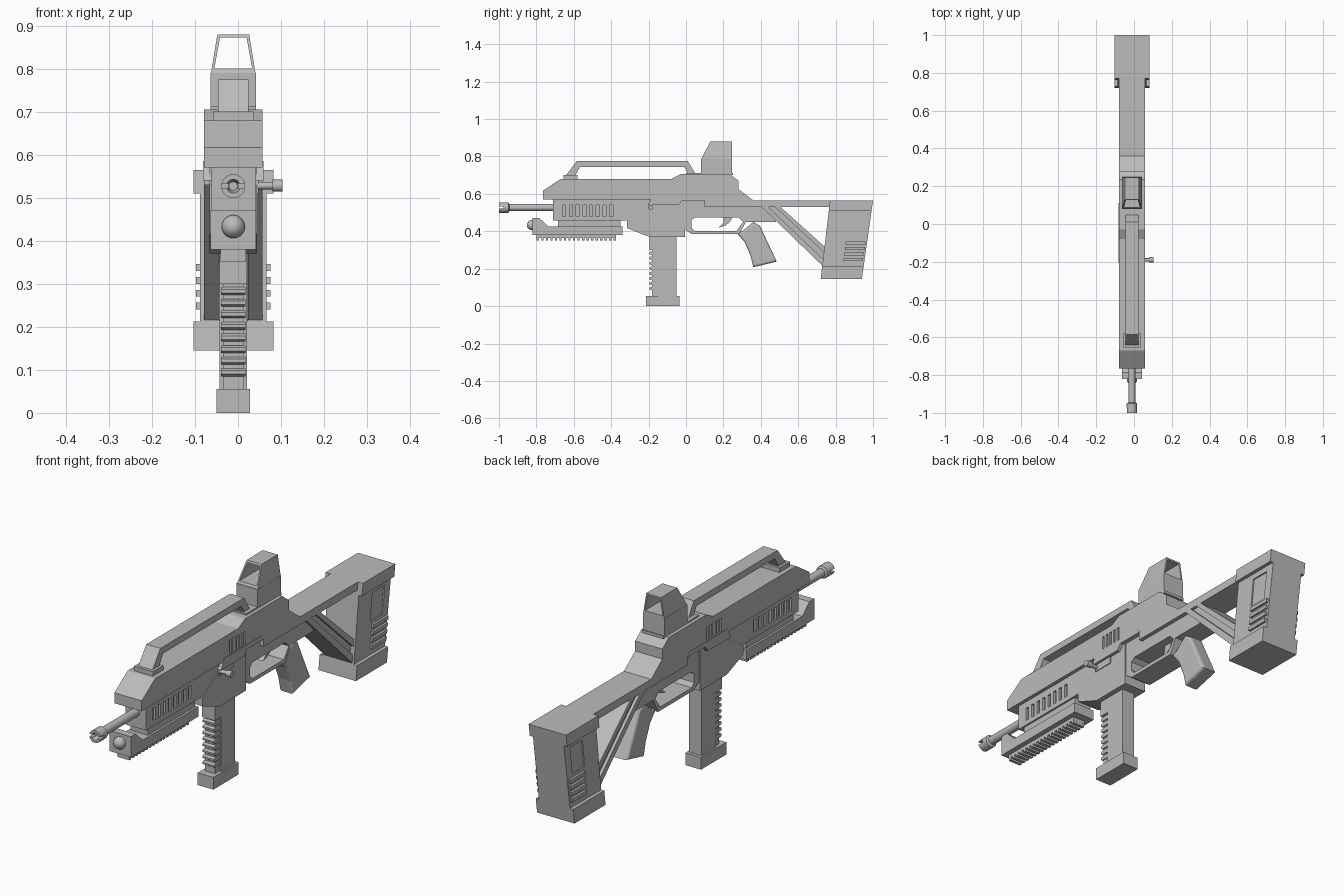
import bpy, bmesh, math
from mathutils import Vector

if "Cube" in bpy.data.objects:
    bpy.data.objects.remove(bpy.data.objects["Cube"])

CX = -0.011  # centre plane of the body
grey = bpy.data.materials.new("mid grey")
grey.diffuse_color = (0.5, 0.5, 0.5, 1)
grey.use_nodes = True
grey.node_tree.nodes["Principled BSDF"].inputs["Base Color"].default_value = grey.diffuse_color


def finish(name, bm):
    bmesh.ops.recalc_face_normals(bm, faces=bm.faces)
    me = bpy.data.meshes.new(name)
    bm.to_mesh(me)
    bm.free()
    me.materials.append(grey)
    ob = bpy.data.objects.new(name, me)
    bpy.context.collection.objects.link(ob)
    return ob


def prism(name, pts, half, cx=CX, bevel=0):
    """Extrude a (y, z) side profile across x."""
    bm = bmesh.new()
    f = bm.faces.new([bm.verts.new((cx - half, y, z)) for y, z in pts])
    r = bmesh.ops.extrude_face_region(bm, geom=[f])
    for v in r["geom"]:
        if isinstance(v, bmesh.types.BMVert):
            v.co.x += 2 * half
    if bevel:
        caps = [e for e in bm.edges if abs(e.verts[0].co.x - e.verts[1].co.x) < 1e-5]
        bmesh.ops.bevel(bm, geom=caps, offset=bevel, segments=3, profile=0.5, affect='EDGES')
    return finish(name, bm)


def box(name, y0, y1, z0, z1, half, cx=CX):
    return prism(name, [(y0, z0), (y1, z0), (y1, z1), (y0, z1)], half, cx)


def lathe(name, profile, centre, axis='Y', n=20):
    """Spin (distance, radius) rings along an axis."""
    bm = bmesh.new()
    rings = []
    for d, r in profile:
        ring = []
        for i in range(n):
            a = 2 * math.pi * i / n
            c, s = r * math.cos(a), r * math.sin(a)
            p = (c, d, s) if axis == 'Y' else (d, c, s)
            ring.append(bm.verts.new(Vector(centre) + Vector(p)))
        rings.append(ring)
    for a, b in zip(rings, rings[1:]):
        for i in range(n):
            j = (i + 1) % n
            bm.faces.new((a[i], a[j], b[j], b[i]))
    bm.faces.new(rings[0])
    bm.faces.new(rings[-1])
    ob = finish(name, bm)
    bpy.context.view_layer.objects.active = ob
    ob.select_set(True)
    bpy.ops.object.shade_smooth_by_angle(angle=math.radians(35))
    ob.select_set(False)
    return ob


def cut(target, cutters):
    """Subtract the cutters, then remove them."""
    for c in cutters:
        m = target.modifiers.new("cut", 'BOOLEAN')
        m.operation, m.solver, m.object = 'DIFFERENCE', 'EXACT', c
        bpy.context.view_layer.objects.active = target
        bpy.ops.object.modifier_apply(modifier=m.name)
        bpy.data.objects.remove(c)


def side_slots(y0, step, count, width, z0, z1, half, depth):
    out = []
    for i in range(count):
        for s in (-1, 1):
            y = y0 + i * step
            out.append(box("slot_cutter", y, y + width, z0, z1, depth, CX + s * half))
    return out


# Upper housing running back into the stock bar
upper = prism("upper_housing", [
    (-0.765, 0.57), (-0.765, 0.617), (-0.67, 0.68), (-0.08, 0.68), (-0.03, 0.705),
    (0.235, 0.705), (0.28, 0.67), (0.28, 0.625), (0.36, 0.565), (0.80, 0.565),
    (0.80, 0.53), (0.10, 0.53), (0.10, 0.57)], 0.068)
cut(upper, side_slots(-0.14, 0.024, 5, 0.012, 0.59, 0.65, 0.068, 0.008))

# Handguard with vents
guard = box("handguard", -0.71, -0.19, 0.458, 0.575, 0.0515)
cut(guard, side_slots(-0.66, 0.036, 8, 0.017, 0.48, 0.54, 0.0515, 0.01))

# Middle receiver, with side cover ledge
prism("magazine_receiver", [(-0.315, 0.417), (-0.195, 0.37), (-0.005, 0.37), (-0.005, 0.575),
      (-0.2, 0.575), (-0.2, 0.53), (-0.315, 0.455)], 0.055)
prism("side_ledge", [(-0.205, 0.54), (-0.18, 0.585), (0.09, 0.585), (0.11, 0.565), (-0.02, 0.565),
      (-0.04, 0.54)], 0.07)

# Rear receiver with trigger opening
rear = prism("rear_receiver", [(-0.01, 0.575), (-0.005, 0.41), (0.03, 0.385), (0.285, 0.385),
      (0.32, 0.45), (0.48, 0.45), (0.48, 0.47), (0.40, 0.54), (0.40, 0.56), (0.27, 0.575)], 0.05)
cut(rear, [prism("opening_cutter", [(0.03, 0.42), (0.045, 0.402), (0.27, 0.402), (0.305, 0.45),
      (0.28, 0.475), (0.05, 0.475), (0.03, 0.46)], 0.2)])
prism("trigger", [(0.20, 0.48), (0.25, 0.48), (0.235, 0.45), (0.21, 0.43), (0.175, 0.42),
      (0.20, 0.445)], 0.012)
prism("pistol_grip", [(0.27, 0.392), (0.30, 0.40), (0.36, 0.45), (0.395, 0.43), (0.485, 0.238),
      (0.36, 0.208), (0.345, 0.27), (0.315, 0.34)], 0.036, bevel=0.012)

# Diagonal stock strut: two rails with a recessed web
a, b = Vector((0.40, 0.535)), Vector((0.50, 0.535))
c, d = Vector((0.75, 0.31)), Vector((0.735, 0.21))
prism("strut_web", [a, b, c, d], 0.055)
prism("strut_lower_rail", [a, a.lerp(b, 0.35), d.lerp(c, 0.35), d], 0.068)
prism("strut_upper_rail", [a.lerp(b, 0.7), b, c, d.lerp(c, 0.7)], 0.068)

# Shoulder pad
def pad_front(z): return 0.72 + (z - 0.145) * 0.05 / 0.42
def pad_back(z): return 0.94 + (z - 0.145) * 0.06 / 0.42
def pad(name, z0, z1, half, inset0=0, inset1=0):
    return prism(name, [(pad_front(z0) + inset0, z0), (pad_back(z0) - inset1, z0),
                        (pad_back(z1) - inset1, z1), (pad_front(z1) + inset0, z1)], half)
core = pad("pad_core", 0.20, 0.53, 0.077)
cut(core, [pad("panel_cutter", 0.36, 0.485, 0.2, 0.10, 0.04)])
pad("pad_panel_fill", 0.35, 0.495, 0.071, 0.09, 0.03)
pad("pad_top", 0.51, 0.565, 0.093)
pad("pad_bottom", 0.145, 0.212, 0.093)
for i in range(4):
    pad("pad_rib", 0.24 + i * 0.03, 0.256 + i * 0.03, 0.087, 0.11, 0.008)

# Carry handle and its foot
prism("carry_handle", [(-0.645, 0.695), (-0.585, 0.775), (0.01, 0.775), (0.055, 0.70),
      (0.015, 0.70), (-0.01, 0.745), (-0.565, 0.745), (-0.595, 0.695)], 0.035)
box("handle_foot", -0.655, -0.58, 0.675, 0.70, 0.047)

# Sight base and hollow tapered hood
box("sight_base", 0.08, 0.245, 0.70, 0.79, 0.0525)
box("sight_plinth", 0.0, 0.25, 0.70, 0.712, 0.0525)
bm = bmesh.new()
def ring(y_low, y_high, w0, w1, z0, z1):
    return [bm.verts.new(p) for p in ((CX - w0, y_low, z0), (CX + w0, y_low, z0),
                                      (CX + w1, y_high, z1), (CX - w1, y_high, z1))]
rings = [ring(0.08, 0.13, 0.0525, 0.037, 0.785, 0.88), ring(0.245, 0.245, 0.0525, 0.037, 0.785, 0.88),
         ring(0.245, 0.245, 0.044, 0.031, 0.80, 0.872), ring(0.088, 0.126, 0.044, 0.031, 0.80, 0.872)]
for k in range(4):
    p, q = rings[k], rings[(k + 1) % 4]
    for i in range(4):
        j = (i + 1) % 4
        bm.faces.new((p[i], p[j], q[j], q[i]))
finish("sight_hood", bm)

# Barrel and slotted muzzle
lathe("barrel", [(-0.96, 0.019), (-0.70, 0.019)], (CX, 0, 0.527))
muzzle = lathe("muzzle", [(-0.97, 0.01), (-1.0, 0.016), (-1.0, 0.028), (-0.95, 0.028), (-0.945, 0.019)],
               (CX, 0, 0.527))
cut(muzzle, [box("muzzle_cutter", -1.01, -0.975, 0.521, 0.533, 0.05)])

# Under-barrel unit with lens and toothed rail
prism("underbarrel_unit", [(-0.82, 0.38), (-0.34, 0.38), (-0.34, 0.425), (-0.735, 0.425),
      (-0.785, 0.472), (-0.82, 0.472)], 0.0525)
box("underbarrel_mount", -0.685, -0.35, 0.42, 0.46, 0.043)
lathe("lens", [(-0.85, 0.006), (-0.847, 0.014), (-0.84, 0.022), (-0.83, 0.027), (-0.81, 0.027)],
      (CX, 0, 0.433))
box("rail_base", -0.80, -0.375, 0.364, 0.385, 0.03)
for i in range(18):
    y = -0.798 + i * 0.0241
    box("rail_tooth", y, y + 0.013, 0.352, 0.366, 0.03)

# Magazine with ribbed front
box("magazine", -0.15, -0.05, 0.05, 0.375, 0.032)
box("magazine_front", -0.183, -0.14, 0.05, 0.375, 0.024)
box("magazine_collar", -0.195, -0.13, 0.30, 0.375, 0.032)
for i in range(8):
    z = 0.085 + i * 0.027
    prism("magazine_rib", [(-0.145, z), (-0.187, z), (-0.195, z + 0.005), (-0.195, z + 0.013),
          (-0.187, z + 0.018), (-0.145, z + 0.018)], 0.029)
box("magazine_base", -0.215, -0.035, 0.0, 0.055, 0.039)

# Charging handle on the right side
lathe("charging_handle", [(0.03, 0.009), (0.08, 0.009), (0.08, 0.014), (0.104, 0.014)],
      (0, -0.19, 0.528), 'X', 12)
box("charging_slide", -0.20, -0.10, 0.51, 0.542, 0.004, CX + 0.055)
